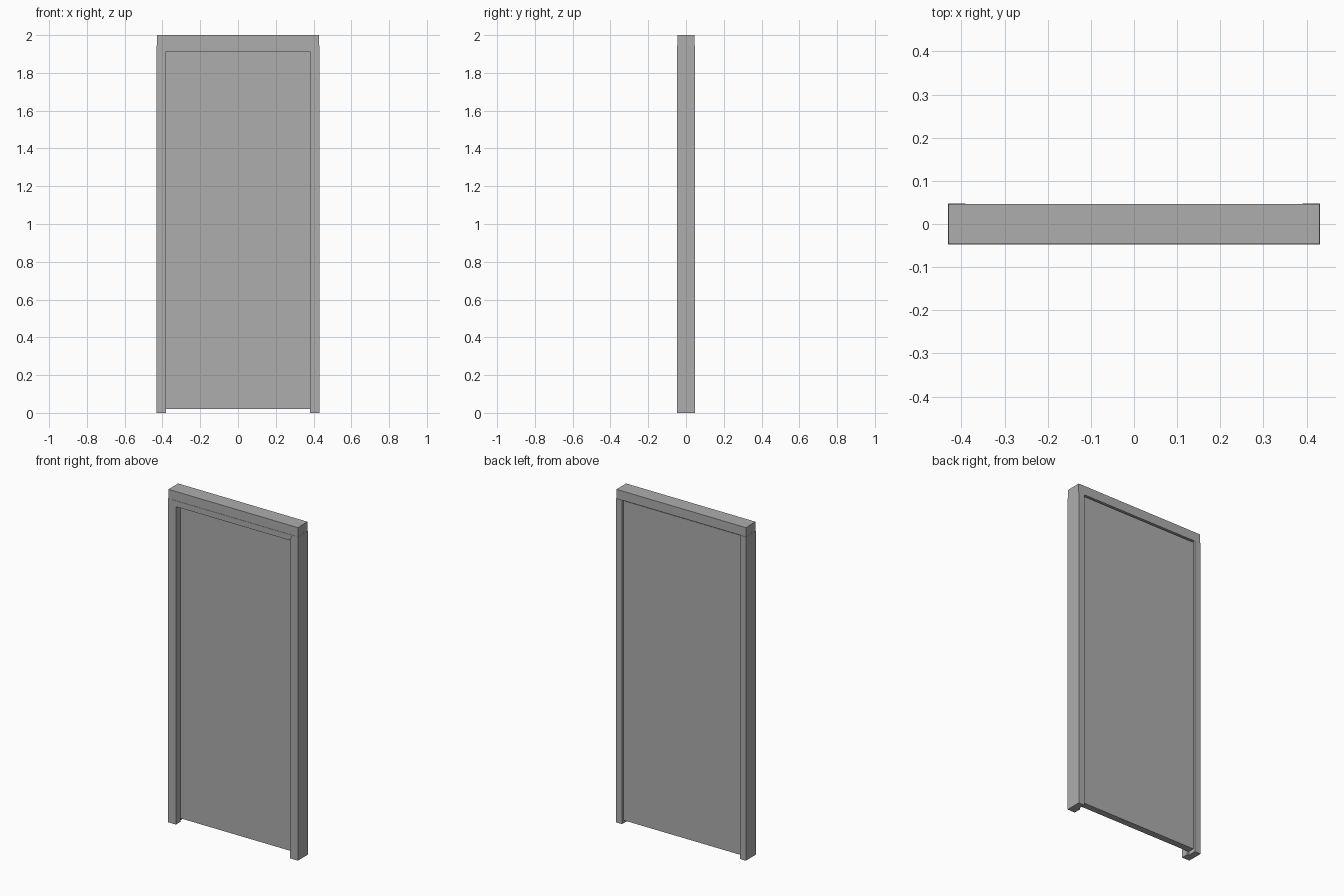
import bpy, bmesh

if "Cube" in bpy.data.objects:
    bpy.data.objects.remove(bpy.data.objects["Cube"])

paint = bpy.data.materials.new("plain_grey")
paint.diffuse_color = (0.42, 0.42, 0.42, 1)
paint.use_nodes = True
paint.node_tree.nodes["Principled BSDF"].inputs["Base Color"].default_value = paint.diffuse_color


def prism(name, pts, place, a, b):
    """Extrude a 2D outline from a to b; place maps (u, v, w) to xyz."""
    bm = bmesh.new()
    lo = [bm.verts.new(place(u, v, a)) for u, v in pts]
    hi = [bm.verts.new(place(u, v, b)) for u, v in pts]
    n = len(pts)
    bm.faces.new(lo)
    bm.faces.new(hi)
    for i in range(n):
        j = (i + 1) % n
        bm.faces.new((lo[i], lo[j], hi[j], hi[i]))
    bmesh.ops.recalc_face_normals(bm, faces=bm.faces)
    mesh = bpy.data.meshes.new(name)
    bm.to_mesh(mesh)
    bm.free()
    mesh.materials.append(paint)
    ob = bpy.data.objects.new(name, mesh)
    bpy.context.collection.objects.link(ob)
    return ob


# Side jambs: rebated profile, wide at the front, narrow behind the door edge
for side, s in (("left", -1), ("right", 1)):
    profile = [(0.431, -0.047), (0.38, -0.047), (0.38, -0.004),
               (0.391, -0.004), (0.391, 0.048), (0.431, 0.048)]
    prism(side + "_jamb", profile,
          lambda u, v, w, s=s: (s * u, v, w), 0.0, 1.945)

# Head beam across the top
prism("head_beam", [(-0.43, -0.046), (0.43, -0.046), (0.43, 0.046), (-0.43, 0.046)],
      lambda u, v, w: (u, v, w), 1.945, 2.0)

# Door stop under the head, with mitred ends
prism("head_stop", [(-0.391, 1.945), (0.391, 1.945), (0.379, 1.91), (-0.379, 1.91)],
      lambda u, v, w: (u, w, v), -0.0478, -0.004)

# Door leaf, sitting in the rebate near the back
prism("door_leaf", [(-0.388, -0.002), (0.388, -0.002), (0.388, 0.038), (-0.388, 0.038)],
      lambda u, v, w: (u, v, w), 0.02, 1.939)
